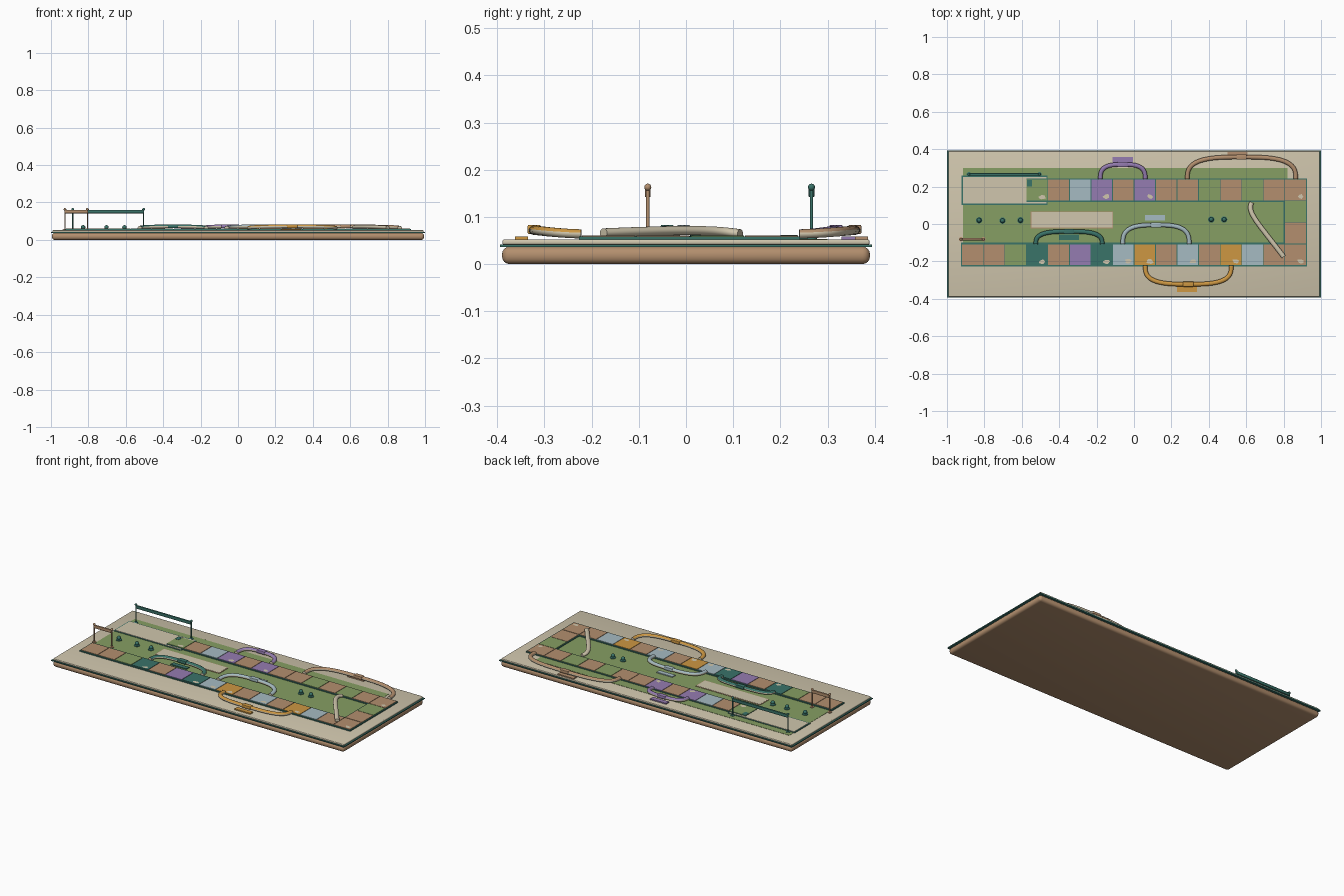
import bpy, bmesh, math, random
from mathutils import Vector

random.seed(4)
if "Cube" in bpy.data.objects:
    bpy.data.objects.remove(bpy.data.objects["Cube"])


def material(name, *rgb):
    lin = [(c / 255 / 12.92) if c < 11 else ((c / 255 + 0.055) / 1.055) ** 2.4 for c in rgb]
    m = bpy.data.materials.new(name)
    m.use_nodes = True
    m.diffuse_color = (*lin, 1)
    m.node_tree.nodes["Principled BSDF"].inputs["Base Color"].default_value = (*lin, 1)
    return m


M = {
    "cream": material("cream", 208, 198, 173),
    "green": material("grass green", 134, 159, 99),
    "teal": material("teal", 58, 115, 105),
    "brown": material("tan brown", 179, 143, 110),
    "purple": material("purple", 149, 124, 177),
    "orange": material("orange", 205, 151, 66),
    "blue": material("pale blue", 166, 187, 194),
}


def finish(name, bm, *colours):
    bmesh.ops.recalc_face_normals(bm, faces=bm.faces)
    mesh = bpy.data.meshes.new(name)
    bm.to_mesh(mesh)
    bm.free()
    for c in colours:
        mesh.materials.append(M[c])
    ob = bpy.data.objects.new(name, mesh)
    bpy.context.collection.objects.link(ob)
    return ob


def smooth(ob):
    bpy.ops.object.select_all(action="DESELECT")
    ob.select_set(True)
    bpy.context.view_layer.objects.active = ob
    bpy.ops.object.shade_smooth_by_angle(angle=math.radians(45))


def box(name, colour, x0, x1, y0, y1, z0, z1, bevel=0, segments=4):
    bm = bmesh.new()
    bmesh.ops.create_cube(bm, size=1)
    for v in bm.verts:
        v.co = ((x0 + x1) / 2 + v.co.x * (x1 - x0),
                (y0 + y1) / 2 + v.co.y * (y1 - y0),
                (z0 + z1) / 2 + v.co.z * (z1 - z0))
    if bevel:
        bmesh.ops.bevel(bm, geom=bm.edges[:], offset=bevel, segments=segments,
                        profile=0.5, affect="EDGES")
    ob = finish(name, bm, colour)
    if bevel:
        smooth(ob)
    return ob


def lathe(name, colour, x, y, profile, sides=16):
    """Turn (radius, height) points about a vertical axis."""
    bm = bmesh.new()
    rings = [[bm.verts.new((x + r * math.cos(a), y + r * math.sin(a), z))
              for a in (math.tau * i / sides for i in range(sides))] for r, z in profile]
    for low, high in zip(rings, rings[1:]):
        for i in range(sides):
            j = (i + 1) % sides
            bm.faces.new((low[i], low[j], high[j], high[i]))
    bm.faces.new(rings[0])
    bm.faces.new(rings[-1])
    smooth(finish(name, bm, colour))


def ball(r, z, steps=8):
    return [(r * math.sin(math.pi * (k + .3) / (steps + .6)),
             z - r * math.cos(math.pi * (k + .3) / (steps + .6))) for k in range(steps + 1)]


def path_strip(name, colour, points, width=0.012, height=0.01, sides=12):
    """Rounded cream strip with a coloured upper face."""
    bm = bmesh.new()
    rings = []
    for i, p in enumerate(points):
        tangent = points[min(i + 1, len(points) - 1)] - points[max(i - 1, 0)]
        side = Vector((tangent.y, -tangent.x, 0)).normalized()
        rings.append([bm.verts.new(p + side * width * math.cos(a) + Vector((0, 0, height * math.sin(a))))
                      for a in (math.tau * (k + .5) / sides for k in range(sides))])
    for a, b in zip(rings, rings[1:]):
        for k in range(sides):
            j = (k + 1) % sides
            f = bm.faces.new((a[k], a[j], b[j], b[k]))
            f.material_index = 1 if k in range(1, sides // 2 - 2) or k in (0, sides // 2 - 2) else 0
    bm.faces.new(rings[0])
    bm.faces.new(rings[-1])
    smooth(finish(name, bm, "cream", colour))


# Layered board
box("board_base", "brown", -.995, .995, -.39, .39, 0, .037, .016)
box("board_rim", "teal", -1, 1, -.394, .394, .036, .042)
box("board_top", "cream", -.992, .992, -.389, .389, .041, .052, .004, 3)
box("lawn", "green", -.915, .82, -.15, .3, .05, .0535)

# Resting plates
box("upper_plate_edge", "teal", -.922, -.463, .102, .258, .05, .0555)
box("upper_plate", "cream", -.915, -.469, .109, .252, .05, .0575)
box("inner_plate_edge", "brown", -.553, -.112, -.023, .068, .05, .0555)
box("inner_plate", "cream", -.549, -.116, -.019, .064, .05, .0565)

# Tile track: teal bed with coloured tiles
STEP = .115
LEFT = -.92
TOP, MID, LOW = .124, .009, -.222
letters = dict(b="brown", g="green", t="teal", p="purple", l="blue", o="orange")
box("lower_track_bed", "teal", LEFT - .005, .925, LOW - .005, LOW + STEP + .007, .05, .058)
box("upper_track_bed", "teal", LEFT + 3 * STEP, .925, TOP - .006, TOP + STEP + .003, .05, .058)
box("side_track_bed", "teal", .8, .925, LOW, TOP + .05, .05, .058)


def tile(name, letter, x, y):
    box(name, letters[letter], x + .0015, x + STEP - .0015, y + .0015, y + STEP - .0015, .055, .0605)


for i, c in enumerate("bbgtbptloblbolbb"):
    tile(f"lower_tile_{i + 1}", c, LEFT + i * STEP, LOW)
for i, c in enumerate("gblpbpbbgbgbb"):
    tile(f"upper_tile_{i + 1}", c, LEFT + (i + 3) * STEP, TOP)
for i, c in enumerate("gb"):
    tile(f"side_tile_{i + 1}", c, LEFT + 15 * STEP, MID - i * STEP)

# Worn cream chips near some tile corners
box("first_tile_patch", "teal", -.572, -.545, .2, .236, .06, .0615)
chips = [(i, LOW) for i in (3, 6, 7, 8, 10, 12, 15)] + [(i, TOP) for i in (3, 6, 8, 15)]
for n, (i, y) in enumerate(chips):
    bm = bmesh.new()
    cx, cy = LEFT + (i + .74) * STEP, y + .022
    ring = []
    for k in range(10):
        r = random.uniform(.5, 1)
        a = math.tau * k / 10
        ring.append(bm.verts.new((cx + .024 * r * math.cos(a), cy + .015 * r * math.sin(a), .0612)))
    bm.faces.new(ring)
    finish(f"tile_chip_{n + 1}", bm, "cream")


# Looping shortcut strips: colour, left x, right x, foot y, far y
def loop_strip(colour, x0, x1, y0, y1):
    points = []
    for k in range(41):
        t = math.pi * k / 40
        c, s = math.cos(t), max(math.sin(t), 0)
        points.append(Vector(((x0 + x1) / 2 - (x1 - x0) / 2 * math.copysign(abs(c) ** .65, c),
                              y0 + (y1 - y0) * s ** .65, .064 + .008 * s)))
    path_strip(f"{colour}_shortcut", colour, points)
    mid = (x0 + x1) / 2
    box(f"{colour}_clasp", colour, mid - .028, mid + .028, y1 - .014, y1 + .014, .064, .083, .003, 2)


loop_strip("purple", -.18, .06, .24, .318)
loop_strip("brown", .285, .865, .24, .358)
loop_strip("teal", -.525, -.17, -.108, -.04)
loop_strip("blue", -.06, .295, -.108, -.005)
loop_strip("orange", .06, .52, -.222, -.322)

# Sign plates beside the strips
for colour, x, y in (("purple", -.06, .344), ("brown", .553, .372), ("teal", -.347, -.071),
                     ("blue", .113, .034), ("orange", .284, -.349)):
    box(f"{colour}_sign", colour, x - .054, x + .054, y - .014, y + .014, .05, .059)

# Diagonal strip at the right end
corners = [Vector(p) for p in ((.63, .115, .064), (.6, .065, .072), (.66, .01, .074), (.8, -.175, .066))]
bend = []
for k in range(25):
    t = k / 24
    a, b, c, d = corners
    bend.append(a * (1 - t) ** 3 + (b * 1.0) * 3 * t * (1 - t) ** 2 + c * 3 * t * t * (1 - t) + d * t ** 3)
path_strip("diagonal_shortcut", "cream", bend, .013)

# Low round pegs
for n, (x, y) in enumerate(((-.828, .02), (-.703, .018), (-.607, .02), (.413, .024), (.482, .024))):
    lathe(f"peg_{n + 1}", "teal", x, y,
          [(.017, .052), (.017, .057), (.009, .06)] + ball(.012, .067)[3:])


# Raised rails on posts
def rail(colour, x0, x1, y):
    box(f"{colour}_rail_bar", colour, x0, x1, y - .006, y + .006, .142, .16, .002, 2)
    for side, x in (("right", x0), ("left", x1)):
        lathe(f"{colour}_rail_{side}_post", colour, x, y,
              [(.012, .052), (.012, .056), (.0036, .058), (.0036, .158)], 12)
        lathe(f"{colour}_rail_{side}_knob", colour, x, y, ball(.0075, .163), 12)


rail("brown", -.925, -.805, -.081)
rail("teal", -.883, -.505, .266)
